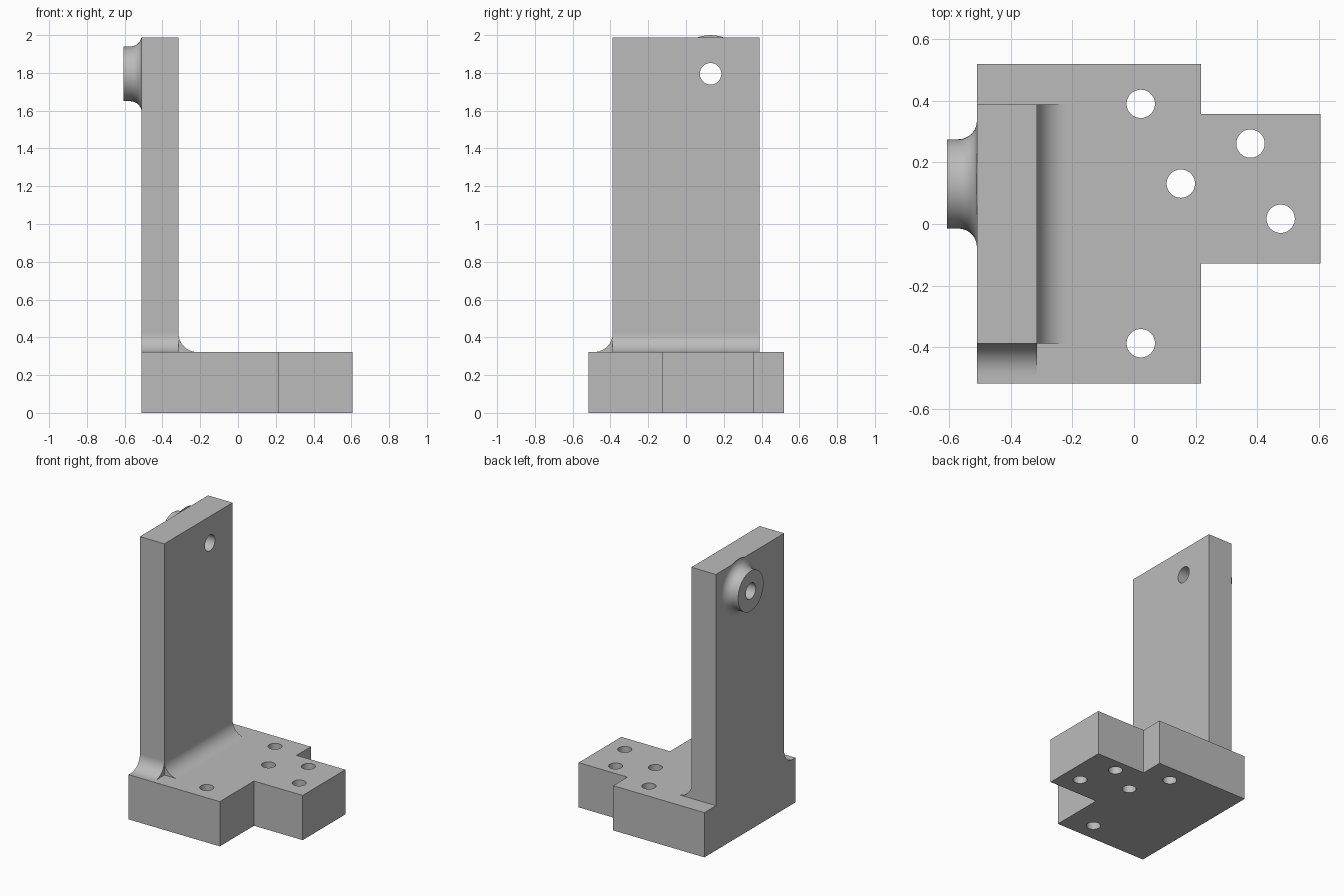
import bpy, bmesh
from math import sin, cos, pi, radians
from mathutils import Matrix, Vector

if "Cube" in bpy.data.objects:
    bpy.data.objects.remove(bpy.data.objects["Cube"])

grey = bpy.data.materials.new("plain grey")
grey.use_nodes = True
colour = (0.5, 0.5, 0.5, 1)
grey.diffuse_color = colour
grey.node_tree.nodes["Principled BSDF"].inputs["Base Color"].default_value = colour

# Profile planes: columns give the world direction of profile x, y and depth
FLAT = Matrix.Identity(4)
YZ = Matrix(((0, 0, 1, 0), (1, 0, 0, 0), (0, 1, 0, 0), (0, 0, 0, 1)))
XZ = Matrix(((1, 0, 0, 0), (0, 0, -1, 0), (0, 1, 0, 0), (0, 0, 0, 1)))


def arc(cx, cy, r, start, end, steps):
    angles = [radians(start + (end - start) * i / steps) for i in range(steps + 1)]
    return [(cx + r * cos(a), cy + r * sin(a)) for a in angles]


def finish(name, bm):
    bmesh.ops.remove_doubles(bm, verts=bm.verts, dist=1e-5)
    bmesh.ops.recalc_face_normals(bm, faces=bm.faces)
    mesh = bpy.data.meshes.new(name)
    bm.to_mesh(mesh)
    bm.free()
    mesh.materials.clear()
    mesh.materials.append(grey)
    obj = bpy.data.objects.new(name, mesh)
    bpy.context.collection.objects.link(obj)
    bpy.ops.object.select_all(action="DESELECT")
    obj.select_set(True)
    bpy.context.view_layer.objects.active = obj
    bpy.ops.object.shade_smooth_by_angle(angle=radians(30))
    return obj


def plate(name, outline, low, high, plane, holes=()):
    """Extrude a filled outline with round holes between two depths."""
    curve = bpy.data.curves.new(name + " outline", "CURVE")
    curve.dimensions = "2D"
    curve.fill_mode = "BOTH"
    curve.extrude = (high - low) / 2
    loops = [outline] + [arc(x, y, r, 0, 360, 48)[:-1] for x, y, r in holes]
    for loop in loops:
        spline = curve.splines.new("POLY")
        spline.points.add(len(loop) - 1)
        for point, (x, y) in zip(spline.points, loop):
            point.co = (x, y, 0, 1)
        spline.use_cyclic_u = True
    temp = bpy.data.objects.new(name + " outline", curve)
    bpy.context.collection.objects.link(temp)
    graph = bpy.context.evaluated_depsgraph_get()
    mesh = bpy.data.meshes.new_from_object(temp.evaluated_get(graph))
    bm = bmesh.new()
    bm.from_mesh(mesh)
    bm.transform(plane @ Matrix.Translation((0, 0, (low + high) / 2)))
    bpy.data.objects.remove(temp)
    bpy.data.meshes.remove(mesh)
    bpy.data.curves.remove(curve)
    return finish(name, bm)


BACK, FACE = -0.51, -0.315      # post thickness in x
HALF, TOP = 0.388, 1.987        # post half width and height
DECK = 0.322                    # top of the base
HOLE_Y, HOLE_Z, BORE = 0.13, 1.795, 0.057
ROUND = 0.1                     # foot fillet radius

# Stepped base with bolt holes
bolts = [(0.022, 0.39), (0.022, -0.387), (0.152, 0.131), (0.378, 0.261), (0.476, 0.017)]
plate("base",
      [(BACK, -0.517), (0.217, -0.517), (0.217, -0.128), (0.605, -0.128),
       (0.605, 0.357), (0.217, 0.357), (0.217, 0.519), (BACK, 0.519)],
      0, DECK, FLAT, [(x, y, 0.046) for x, y in bolts])

# Upright post with a cross bore
plate("post", [(-HALF, DECK), (HALF, DECK), (HALF, TOP), (-HALF, TOP)],
      BACK, FACE, YZ, [(HOLE_Y, HOLE_Z, BORE)])

# Concave fillets at the foot of the post
plate("inner_fillet",
      [(FACE, DECK)] + arc(FACE + ROUND, DECK + ROUND, ROUND, 270, 180, 16),
      -HALF, HALF, XZ)
plate("side_fillet",
      [(-HALF, DECK)] + arc(-HALF - ROUND, DECK + ROUND, ROUND, 270, 360, 16),
      BACK, FACE, YZ)

# Bored boss with a flared root, turned about the x axis
flare = 0.06
section = [(BACK, BORE), (-0.607, BORE), (-0.607, 0.145)]
section += arc(BACK - flare, 0.145 + flare, flare, 270, 360, 12)
bm = bmesh.new()
verts = [bm.verts.new((x, HOLE_Y, HOLE_Z + r)) for x, r in section]
edges = [bm.edges.new((verts[i - 1], verts[i])) for i in range(len(verts))]
bmesh.ops.spin(bm, geom=verts + edges, cent=Vector((0, HOLE_Y, HOLE_Z)),
               axis=(1, 0, 0), angle=2 * pi, steps=48, use_merge=True)
finish("boss", bm)
